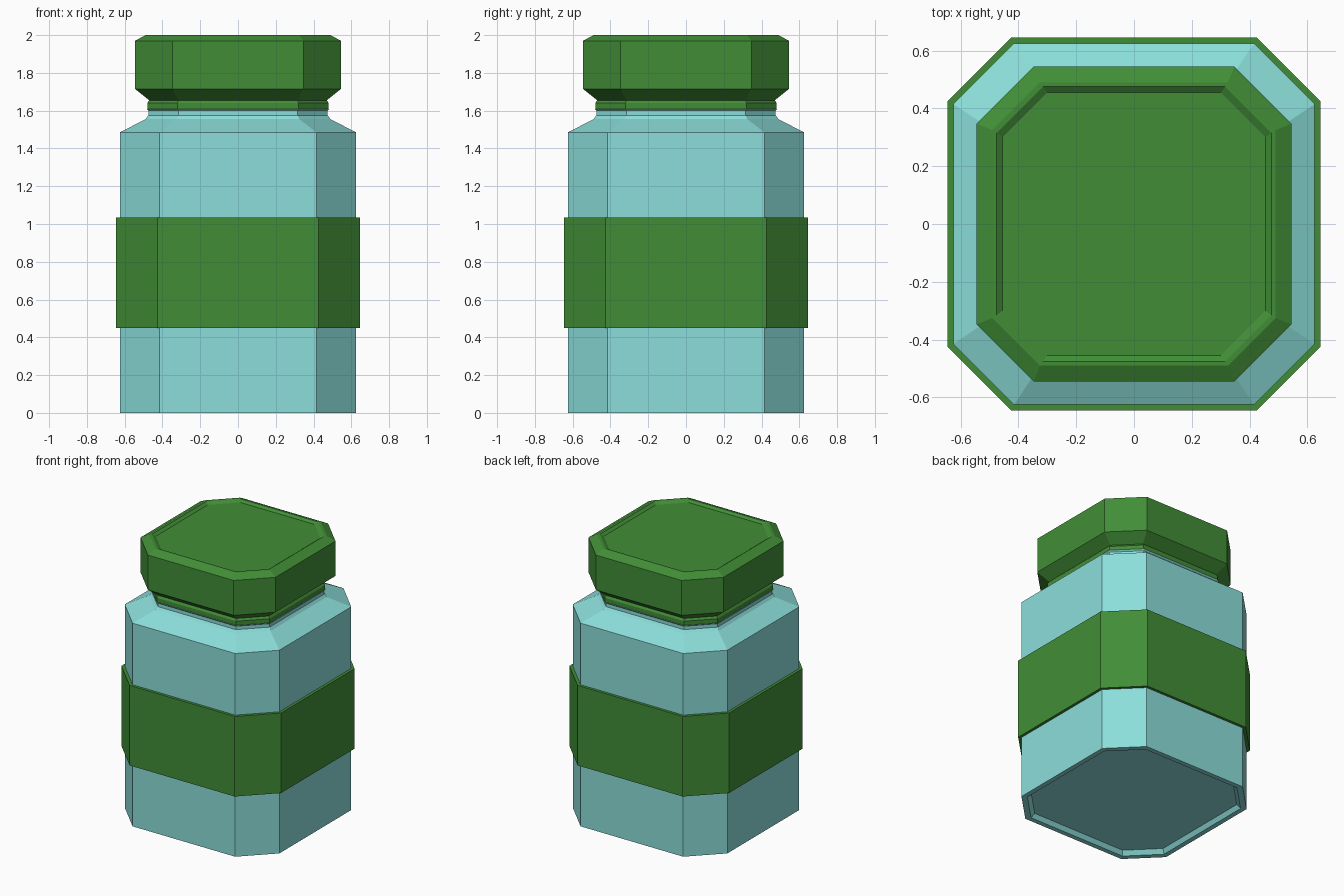
import bpy
import bmesh

cube = bpy.data.objects.get("Cube")
if cube:
    bpy.data.objects.remove(cube, do_unlink=True)


def make_material(name, rgb):
    mat = bpy.data.materials.new(name)
    mat.use_nodes = True
    mat.diffuse_color = (*rgb, 1)
    mat.node_tree.nodes["Principled BSDF"].inputs["Base Color"].default_value = (*rgb, 1)
    return mat


def ring(bm, half, flat, z):
    """Square outline with cut corners: half width, half length of each side."""
    corners = [(half, -flat), (half, flat), (flat, half), (-flat, half),
               (-half, flat), (-half, -flat), (-flat, -half), (flat, -half)]
    return [bm.verts.new((x, y, z)) for x, y in corners]


def loft(name, sections, mat, closed=False):
    """Stack cut-corner outlines; cap the ends, or join last to first."""
    bm = bmesh.new()
    rings = [ring(bm, *s) for s in sections]
    pairs = list(zip(rings, rings[1:]))
    if closed:
        pairs.append((rings[-1], rings[0]))
    else:
        bm.faces.new(rings[0])
        bm.faces.new(rings[-1])
    for low, high in pairs:
        for i in range(len(low)):
            j = (i + 1) % len(low)
            bm.faces.new((low[i], low[j], high[j], high[i]))
    bmesh.ops.recalc_face_normals(bm, faces=bm.faces)
    mesh = bpy.data.meshes.new(name)
    bm.to_mesh(mesh)
    bm.free()
    mesh.materials.append(mat)
    obj = bpy.data.objects.new(name, mesh)
    bpy.context.collection.objects.link(obj)
    return obj


glass = make_material("pale turquoise", (0.26, 0.73, 0.70))
green = make_material("leaf green", (0.053, 0.27, 0.038))

# Jar body: recessed base, straight walls, sloping shoulder and stepped neck
loft("jar_body", [
    (0.57, 0.38, 0.03), (0.59, 0.395, 0.0), (0.625, 0.415, 0.0),
    (0.625, 0.415, 1.485), (0.49, 0.325, 1.555), (0.475, 0.315, 1.575),
    (0.475, 0.315, 1.60), (0.485, 0.32, 1.61)], glass)

# Band wrapped around the body
loft("label_band", [
    (0.62, 0.412, 0.45), (0.645, 0.425, 0.45),
    (0.645, 0.425, 1.035), (0.62, 0.412, 1.035)], green, closed=True)

# Lid: narrow collar, flared skirt, bevelled rim and shallow top recess
loft("lid", [
    (0.48, 0.32, 1.61), (0.48, 0.32, 1.64), (0.47, 0.315, 1.655),
    (0.545, 0.347, 1.715), (0.545, 0.347, 1.97), (0.49, 0.325, 2.0),
    (0.475, 0.315, 2.0), (0.455, 0.30, 1.985)], green)
